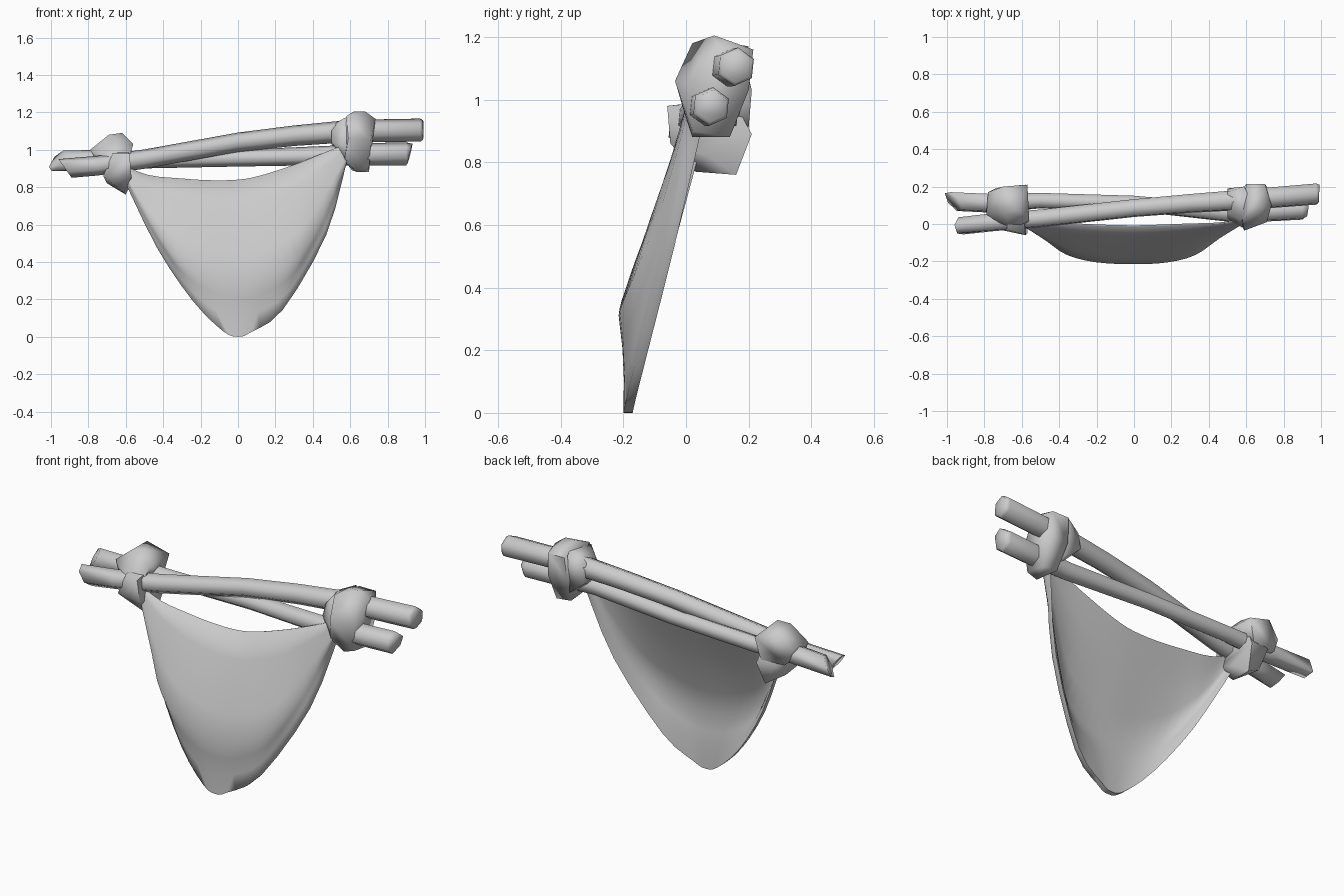
import bpy, bmesh, math
from mathutils import Vector

default = bpy.data.objects.get("Cube")
if default:
    bpy.data.objects.remove(default, do_unlink=True)

grey = bpy.data.materials.new("plain_grey")
grey.use_nodes = True
grey.diffuse_color = (0.6, 0.6, 0.6, 1)
grey.node_tree.nodes["Principled BSDF"].inputs["Base Color"].default_value = grey.diffuse_color


def finish(name, bm, angle):
    """Turn a bmesh into a smooth shaded grey object."""
    bmesh.ops.recalc_face_normals(bm, faces=bm.faces)
    mesh = bpy.data.meshes.new(name)
    bm.to_mesh(mesh)
    bm.free()
    obj = bpy.data.objects.new(name, mesh)
    bpy.context.collection.objects.link(obj)
    mesh.materials.append(grey)
    bpy.ops.object.select_all(action='DESELECT')
    obj.select_set(True)
    bpy.context.view_layer.objects.active = obj
    bpy.ops.object.shade_smooth_by_angle(angle=math.radians(angle))
    return obj


def pole(name, path, start_slant, end_slant, sides=6):
    """Six sided stick along x; slants (y, z) cut the ends at an angle."""
    bm = bmesh.new()
    rings = []
    for i, (x, y, z, r) in enumerate(path):
        slant = start_slant if i == 0 else end_slant if i == len(path) - 1 else (0, 0)
        ring = []
        for k in range(sides):
            a = math.tau * (k + .4) / sides
            dy, dz = r * math.cos(a), r * math.sin(a)
            ring.append(bm.verts.new((x + slant[0] * dy + slant[1] * dz, y + dy, z + dz)))
        rings.append(ring)
    for a, b in zip(rings, rings[1:]):
        for k in range(sides):
            n = (k + 1) % sides
            bm.faces.new((a[k], a[n], b[n], b[k]))
    bm.faces.new(rings[0])
    bm.faces.new(rings[-1])
    return finish(name, bm, 100)


def lump(name, points):
    """Knot piece: faceted hull around a few points."""
    bm = bmesh.new()
    for p in points:
        bm.verts.new(p)
    hull = bmesh.ops.convex_hull(bm, input=bm.verts)
    loose = [g for g in hull["geom_interior"] if isinstance(g, bmesh.types.BMVert)]
    bmesh.ops.delete(bm, geom=loose, context='VERTS')
    return finish(name, bm, 75)


# Two crossing sticks
pole("upper_pole", [(-.925, -.01, .9, .05), (-.75, .01, .915, .053), (-.5, .03, .95, .052),
                    (0, .085, 1.04, .052), (.3, .11, 1.075, .055), (.6, .13, 1.1, .06),
                    (.975, .16, 1.105, .062), (.99, .162, 1.105, .052)], (0, -.7), (.05, 0))
pole("lower_pole", [(-.965, .12, .94, .055), (-.75, .11, .945, .055), (-.5, .125, .945, .045),
                    (0, .11, .955, .045), (.5, .06, .97, .052), (.65, .065, .975, .06),
                    (.9, .08, .978, .062), (.92, .082, .98, .052)], (-.6, .6), (.05, .25))

# Knots, each a wrapped lump over a hanging band
lump("left_knot_top", [(-.79, .05, 1), (-.78, .17, 1), (-.7, .2, 1.07), (-.69, .06, 1.08),
                       (-.62, .08, 1.09), (-.56, .02, 1.03), (-.57, .21, 1.03), (-.58, 0, .96),
                       (-.66, -.03, .94), (-.75, .03, .93), (-.6, .2, .91), (-.74, .19, .91)])
lump("left_knot_band", [(-.67, -.03, .98), (-.58, -.06, .98), (-.72, -.03, .86), (-.57, -.05, .86),
                        (-.61, .03, .77), (-.6, .16, .76), (-.7, .12, .82), (-.57, .07, .82),
                        (-.58, .21, .89), (-.69, .2, .9), (-.6, .15, 1), (-.68, .12, 1)])
lump("right_knot_band", [(.58, .02, 1.18), (.62, .09, 1.205), (.68, .09, 1.205), (.735, .1, 1.165),
                         (.7, .215, 1.16), (.6, .215, 1.16), (.71, .01, 1.05), (.59, -.035, 1.06),
                         (.57, 0, .94), (.64, .02, .88), (.7, .02, .9), (.7, .14, .88),
                         (.61, .14, .89), (.71, .2, 1.03), (.59, .2, 1.03)])
lump("right_knot_side", [(.5, .06, 1.1), (.5, .17, 1.13), (.57, .02, 1.17), (.59, .2, 1.17),
                         (.5, .03, 1.04), (.5, .19, 1.03), (.58, -.02, 1.02), (.57, .0, .95),
                         (.6, .17, .95), (.64, .08, 1.19), (.66, .08, 1)])

# Hanging cloth: top edge, U shaped fold and hem, each from corner to corner
top = [(-.62, .01, .92), (-.48, .005, .865), (-.31, -.005, .847), (-.15, -.012, .837),
       (0, -.015, .84), (.12, -.012, .862), (.3, -.005, .92), (.45, .0, .98), (.6, .02, 1.04)]
fold = [(-.61, .0, .87), (-.47, -.09, .62), (-.36, -.165, .46), (-.2, -.205, .36), (0, -.215, .31),
        (.18, -.205, .345), (.33, -.165, .44), (.46, -.075, .67), (.6, .01, .98)]
hem = [(-.61, .015, .84), (-.43, -.085, .47), (-.24, -.16, .19), (-.08, -.195, .03), (0, -.2, 0),
       (.07, -.195, .025), (.24, -.165, .145), (.47, -.065, .54), (.58, .025, .93)]


def smooth_row(row, steps=3):
    """Catmull-Rom resampling of a row of points."""
    pts = [Vector(p) for p in row]
    pts = [pts[0]] + pts + [pts[-1]]
    out = []
    for a, b, c, d in zip(pts, pts[1:], pts[2:], pts[3:]):
        for s in range(steps):
            t = s / steps
            out.append(b + (c - a) * t / 2 + (a - b * 2.5 + c * 2 - d / 2) * t * t
                       + ((b - c) * 3 + d - a) * t ** 3 / 2)
    return out + [pts[-1]]


top, fold, hem = map(smooth_row, (top, fold, hem))
rows = []
for a, b, steps, sag in ((top, fold, 4, -.012), (fold, hem, 3, .008)):
    for s in range(steps):
        t = s / steps
        rows.append([p.lerp(q, t) + Vector((0, sag * math.sin(math.pi * t)
                     * math.sin(math.pi * i / (len(a) - 1)), 0))
                     for i, (p, q) in enumerate(zip(a, b))])
rows.append(hem)

# Front and back layers, thin at the top and thicker at the hem, joined by a rim
bm = bmesh.new()
grid = [[bm.verts.new(p) for p in row] for row in rows]
twin = {}
for j, row in enumerate(grid):
    depth = .008 + .022 * j / (len(grid) - 1)
    for v in row:
        twin[v] = bm.verts.new(v.co + Vector((0, depth, 0)))
for a, b in zip(grid, grid[1:]):
    for i in range(len(a) - 1):
        bm.faces.new((a[i], b[i], b[i + 1], a[i + 1]))
        bm.faces.new([twin[v] for v in (a[i], a[i + 1], b[i + 1], b[i])])
for e in [e for e in bm.edges if e.is_boundary and e.verts[0] in twin]:
    v, w = e.verts
    bm.faces.new((v, w, twin[w], twin[v]))
finish("hanging_cloth", bm, 85)
